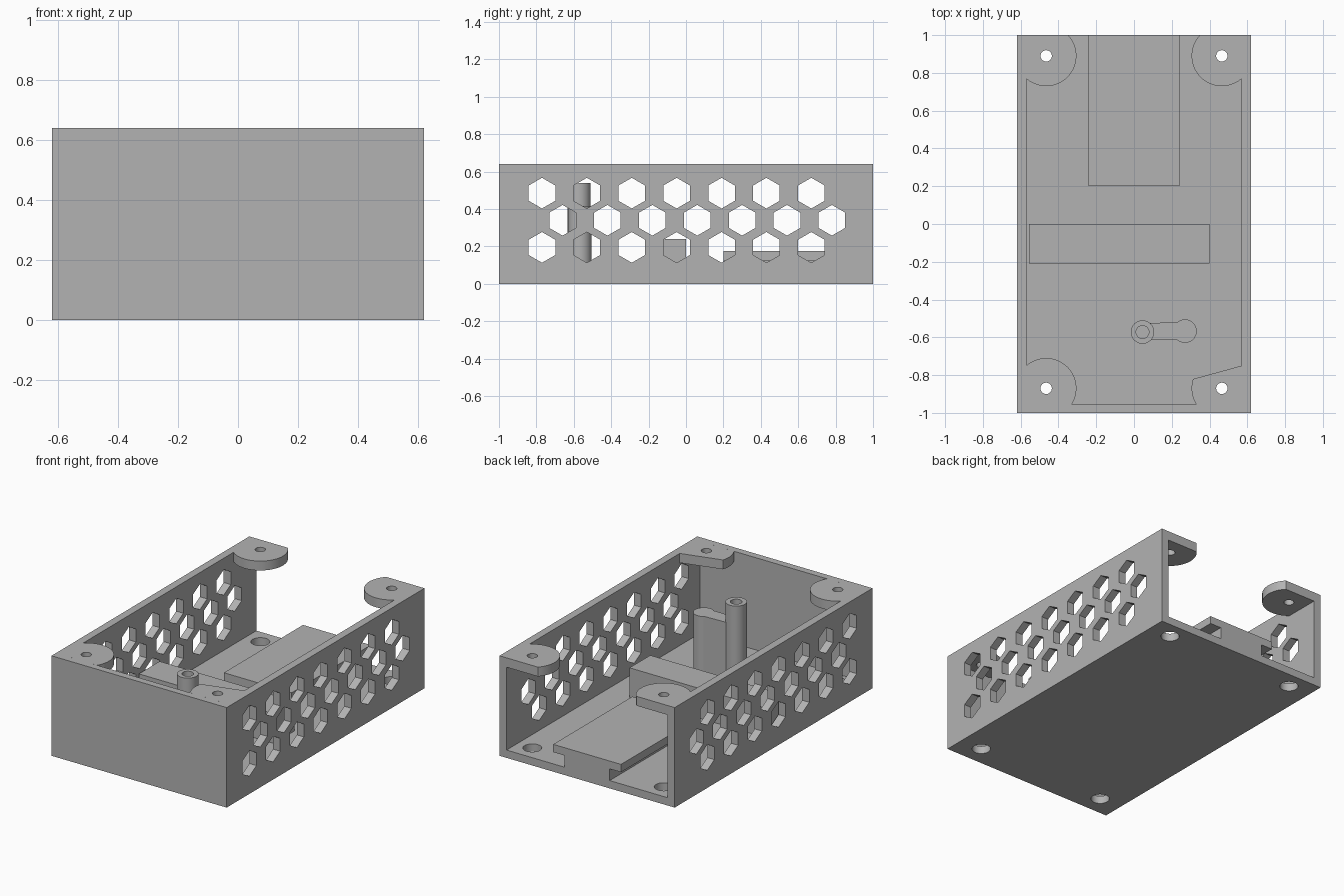
import bpy, bmesh, math
from mathutils import Matrix

if "Cube" in bpy.data.objects:
    bpy.data.objects.remove(bpy.data.objects["Cube"])

W, L, H, T = 0.62, 1.0, 0.64, 0.05      # half width, half length, height, wall
IX, IY = W - T, -0.955                   # inner side wall, inner front wall

grey = bpy.data.materials.new("grey plastic")
grey.diffuse_color = (0.45, 0.45, 0.45, 1)
grey.use_nodes = True
grey.node_tree.nodes["Principled BSDF"].inputs["Base Color"].default_value = grey.diffuse_color


def arc(cx, cy, r, a0=0, a1=360, n=48):
    """Points on an arc in degrees; a full circle drops the repeated end."""
    steps = n if a1 - a0 >= 360 else n + 1
    return [(cx + r * math.cos(math.radians(a0 + (a1 - a0) * i / n)),
             cy + r * math.sin(math.radians(a0 + (a1 - a0) * i / n)))
            for i in range(steps)]


def rect(x0, x1, y0, y1):
    return [(x0, y0), (x1, y0), (x1, y1), (x0, y1)]


def plate(name, outline, low, high, holes=(), side=False):
    """Extrude an outline with holes along z, or along x when side is set."""
    curve = bpy.data.curves.new(name, 'CURVE')
    curve.dimensions = '2D'
    curve.fill_mode = 'BOTH'
    curve.extrude = (high - low) / 2
    for loop in [outline, *holes]:
        s = curve.splines.new('POLY')
        s.points.add(len(loop) - 1)
        for p, (x, y) in zip(s.points, loop):
            p.co = (x, y, 0, 1)
        s.use_cyclic_u = True
    temp = bpy.data.objects.new(name + "_curve", curve)
    bpy.context.collection.objects.link(temp)
    bpy.context.view_layer.update()
    mesh = bpy.data.meshes.new_from_object(temp)
    bpy.data.objects.remove(temp)
    mesh.name = name
    m = Matrix.Translation((0, 0, (low + high) / 2))
    if side:                             # local x,y,z -> world y,z,x
        m = Matrix(((0, 0, 1, 0), (1, 0, 0, 0), (0, 1, 0, 0), (0, 0, 0, 1))) @ m
    bm = bmesh.new()
    bm.from_mesh(mesh)
    bm.transform(m)
    bmesh.ops.remove_doubles(bm, verts=bm.verts, dist=1e-5)
    bmesh.ops.recalc_face_normals(bm, faces=bm.faces)
    bm.to_mesh(mesh)
    bm.free()
    mesh.materials.clear()
    mesh.materials.append(grey)
    ob = bpy.data.objects.new(name, mesh)
    bpy.context.collection.objects.link(ob)
    bpy.ops.object.select_all(action='DESELECT')
    ob.select_set(True)
    bpy.context.view_layer.objects.active = ob
    bpy.ops.object.shade_smooth_by_angle(angle=math.radians(30))
    return ob


def flip(points, sx):
    return [(x * sx, y) for x, y in points]


# Side walls with three staggered rows of hexagonal vents
vents = [arc(y0 + 0.24 * i, z, 0.082, 30, 390, 6)
         for y0, z in ((-0.77, 0.195), (-0.66, 0.34), (-0.77, 0.485))
         for i in range(7)]
plate("right_wall", rect(-L, L, 0, H), IX, W, vents, side=True)
plate("left_wall", rect(-L, L, 0, H), -W, -IX, vents, side=True)

# Front wall and floor with screw access holes
plate("front_wall", rect(-IX, IX, -L, IY), 0, H)
screws = [(sx * 0.465, y) for sx in (-1, 1) for y in (-0.87, 0.89)]
plate("floor", rect(-IX, IX, IY, L), 0, T,
      [arc(x, y, 0.055) for x, y in screws])

# Corner screw tabs; the front right one has a straight cut edge
back_tab = [(IX, L)] + arc(0.465, 0.89, 0.16, 136.6, 311)
front_tab = [(IX, IY)] + arc(0.465, -0.87, 0.16, 49, 212)
cut_tab = [(IX, IY), (IX, -0.75)] + arc(0.465, -0.87, 0.16, 162, 212, 16)
for name, shape, sx, y in (("back_right_tab", back_tab, 1, 0.89),
                           ("back_left_tab", back_tab, -1, 0.89),
                           ("front_left_tab", front_tab, -1, -0.87),
                           ("front_right_tab", cut_tab, 1, -0.87)):
    plate(name, flip(shape, sx), 0.58, H, [arc(sx * 0.465, y, 0.03)])

# T-shaped rail at the open back
plate("rail_stem", rect(-0.16, 0.16, 0.2, L), T, 0.125)
plate("rail_top", rect(-0.24, 0.24, 0.2, L), 0.125, 0.175)

# Cross block
plate("cross_block", rect(-0.555, 0.4, -0.21, 0.0), T, 0.24)

# Hollow post with a shorter round-ended web beside it
plate("hollow_post", arc(0.045, -0.572, 0.062), T, 0.54,
      [arc(0.045, -0.572, 0.034)])
plate("post_web", [(0.085, -0.525), (0.085, -0.615)]
      + arc(0.27, -0.567, 0.062, -129, 129), T, 0.415)
